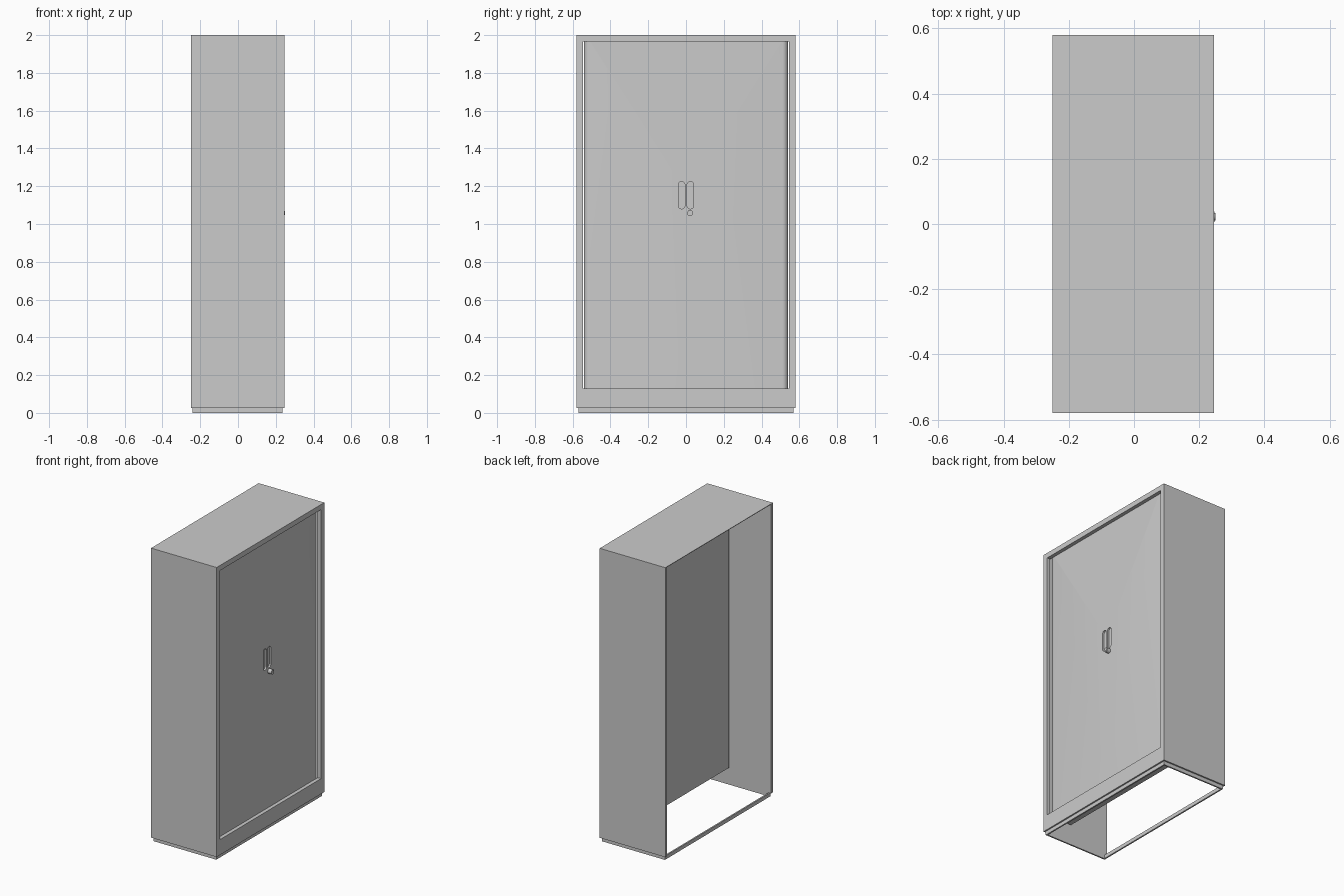
import bpy, bmesh, math
from mathutils import Matrix

if "Cube" in bpy.data.objects:
    bpy.data.objects.remove(bpy.data.objects["Cube"])

BACK, FRONT = -0.25, 0.245      # doors face +x, the rear is open
HALF_W, BASE, TOP = 0.58, 0.025, 2.0
OPEN_Y, OPEN_LO, OPEN_HI = 0.545, 0.13, 1.965
DOOR_BACK, DOOR_FRONT = 0.055, 0.22


def make_object(name, bm):
    bmesh.ops.recalc_face_normals(bm, faces=bm.faces)
    mesh = bpy.data.meshes.new(name)
    bm.to_mesh(mesh)
    bm.free()
    obj = bpy.data.objects.new(name, mesh)
    bpy.context.collection.objects.link(obj)
    return obj


def box(name, x, y, z):
    bm = bmesh.new()
    centre = [(a + b) / 2 for a, b in (x, y, z)]
    size = [b - a for a, b in (x, y, z)]
    bmesh.ops.create_cube(bm, size=1, matrix=Matrix.Translation(centre) @ Matrix.Diagonal((*size, 1)))
    return make_object(name, bm)


def prism(name, points, offset):
    bm = bmesh.new()
    face = bm.faces.new([bm.verts.new(p) for p in points])
    ext = bmesh.ops.extrude_face_region(bm, geom=[face])
    bmesh.ops.translate(bm, vec=offset, verts=[v for v in ext["geom"] if isinstance(v, bmesh.types.BMVert)])
    return make_object(name, bm)


def smooth(obj):
    bpy.ops.object.select_all(action='DESELECT')
    obj.select_set(True)
    bpy.context.view_layer.objects.active = obj
    bpy.ops.object.shade_smooth_by_angle(angle=math.radians(35))


def stadium(x, cy, z0, z1, r, n=10):
    pts = []
    for cz, start in ((z1 - r, 0), (z0 + r, math.pi)):
        for i in range(n + 1):
            a = start + math.pi * i / n
            pts.append((x, cy + r * math.cos(a), cz + r * math.sin(a)))
    return pts


# Carcass: thin top, side panels and front frame
box("top_panel", (BACK, FRONT), (-HALF_W, HALF_W), (TOP - 0.004, TOP))
box("front_top_rail", (FRONT - 0.025, FRONT), (-OPEN_Y, OPEN_Y), (OPEN_HI, TOP - 0.004))
box("front_bottom_rail", (FRONT - 0.025, FRONT), (-OPEN_Y, OPEN_Y), (BASE, OPEN_LO))

# Plinth ring, slightly inset
PX0, PX1, PY = BACK + 0.01, FRONT - 0.01, HALF_W - 0.01
box("plinth_front", (PX1 - 0.01, PX1), (-PY, PY), (0, BASE))
box("plinth_back", (PX0, PX0 + 0.01), (-PY, PY), (0, BASE))

for s, side in ((-1, "left"), (1, "right")):
    def span(a, b):
        return sorted((s * a, s * b))

    box(side + "_side_panel", (BACK, FRONT - 0.025), span(HALF_W - 0.02, HALF_W), (BASE, TOP - 0.004))
    box(side + "_front_stile", (FRONT - 0.025, FRONT), span(OPEN_Y, HALF_W), (BASE, TOP - 0.004))
    box(side + "_plinth", (PX0 + 0.01, PX1 - 0.01), span(PY - 0.01, PY), (0, BASE))

    # Sliding door block with a rounded outer corner
    r = 0.03
    outline = [(DOOR_BACK, 0), (DOOR_FRONT, 0)]
    for i in range(9):
        a = math.pi / 2 * i / 8
        outline.append((DOOR_FRONT - r + r * math.cos(a), s * (0.54 - r + r * math.sin(a))))
    outline.append((DOOR_BACK, s * 0.54))
    z0 = OPEN_LO - 0.005
    door = prism(side + "_door", [(x, y, z0) for x, y in outline], (0, 0, OPEN_HI + 0.005 - z0))

    # Recessed grip cut into the door
    cutter = prism(side + "_grip_cutter",
                   stadium(DOOR_FRONT - 0.012, s * 0.023, 1.08, 1.225, 0.017), (0.05, 0, 0))
    cutter.hide_render = True
    cutter.hide_viewport = True
    cut = door.modifiers.new("grip", 'BOOLEAN')
    cut.object = cutter
    cut.operation = 'DIFFERENCE'
    cut.solver = 'EXACT'
    smooth(door)

# Round lock on the right door
bm = bmesh.new()
for radius, x0, x1 in ((0.016, DOOR_FRONT - 0.005, 0.247), (0.011, 0.247, 0.25)):
    bmesh.ops.create_cone(bm, cap_ends=True, segments=24, radius1=radius, radius2=radius, depth=x1 - x0,
                          matrix=Matrix.Translation(((x0 + x1) / 2, 0.022, 1.058))
                          @ Matrix.Rotation(math.pi / 2, 4, 'Y'))
smooth(make_object("lock", bm))
